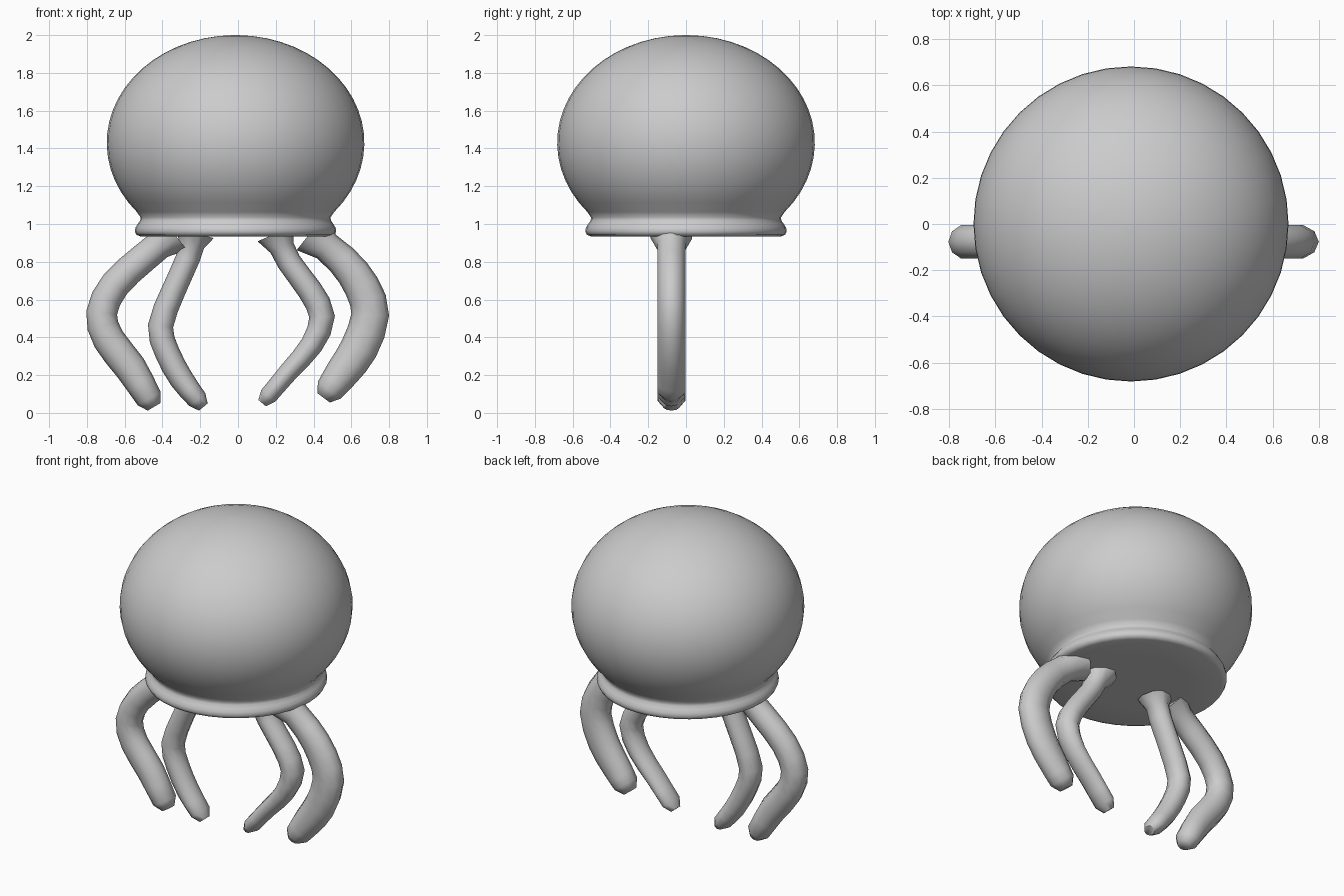
import bpy, bmesh, math
from mathutils import Vector

if "Cube" in bpy.data.objects:
    bpy.data.objects.remove(bpy.data.objects["Cube"])


def finish(bm, name, angle):
    bmesh.ops.recalc_face_normals(bm, faces=bm.faces)
    me = bpy.data.meshes.new(name)
    bm.to_mesh(me)
    bm.free()
    ob = bpy.data.objects.new(name, me)
    bpy.context.collection.objects.link(ob)
    bpy.ops.object.select_all(action='DESELECT')
    ob.select_set(True)
    bpy.context.view_layer.objects.active = ob
    bpy.ops.object.shade_smooth_by_angle(angle=math.radians(angle))
    return ob


def bridge(bm, rings):
    for a, b in zip(rings, rings[1:]):
        n = len(a)
        for i in range(n):
            j = (i + 1) % n
            bm.faces.new((a[i], a[j], b[j], b[i]))
    bm.faces.new(rings[0])
    bm.faces.new(rings[-1])


def lathe(name, profile, cx, sides):
    bm = bmesh.new()
    rings = []
    for r, z in profile:
        rings.append([bm.verts.new((cx + r * math.cos(2 * math.pi * i / sides),
                                    r * math.sin(2 * math.pi * i / sides), z))
                      for i in range(sides)])
    bridge(bm, rings)
    return finish(bm, name, 50)


def smooth_path(pts, steps=2):
    # Catmull-Rom through (x, z, radius)
    pts = [Vector(p) for p in pts]
    ext = [2 * pts[0] - pts[1]] + pts + [2 * pts[-1] - pts[-2]]
    out = []
    for k in range(len(pts) - 1):
        a, b, c, d = ext[k:k + 4]
        for s in range(steps):
            t = s / steps
            out.append(0.5 * (2 * b + (c - a) * t + (2 * a - 5 * b + 4 * c - d) * t * t
                              + (3 * b - a - 3 * c + d) * t ** 3))
    return out + [pts[-1]]


def tentacle(name, pts, depth, sides=10, y=-0.077):
    path = smooth_path(pts)
    bm = bmesh.new()
    rings = []

    def ring(p, nx, nz, rx, ry):
        rings.append([bm.verts.new((p[0] + nx * rx * math.cos(a),
                                    y + ry * math.sin(a),
                                    p[1] + nz * rx * math.cos(a)))
                      for a in (2 * math.pi * i / sides for i in range(sides))])

    for i, p in enumerate(path):
        d = path[min(i + 1, len(path) - 1)] - path[max(i - 1, 0)]
        length = math.hypot(d.x, d.y)
        tx, tz = d.x / length, d.y / length
        flare = 1.5 if i == 0 else 1.0
        ring(p, -tz, tx, p.z * flare, depth * flare)
    # blunt tip
    end = path[-1] + Vector((tx, tz, 0)) * 0.05
    ring(end, -tz, tx, p.z * 0.55, depth * 0.55)
    bridge(bm, rings)
    return finish(bm, name, 60)


# Bell: squashed dome pinched into a rolled rim with a flat underside
dome = [(0.682 * math.cos(t), 1.43 + 0.57 * math.sin(t))
        for t in (math.radians(-40 + 129 * i / 20) for i in range(21))]
rim = [(0.002, 0.937), (0.30, 0.937), (0.505, 0.935), (0.525, 0.943), (0.533, 0.96),
       (0.53, 0.98), (0.518, 1.0), (0.505, 1.018), (0.503, 1.035)]
lathe("bell", rim + dome, -0.013, 40)

# Four curling tentacles, given as (x, z, half width)
tentacle("outer_left_tentacle", [
    (-0.34, 0.95, 0.075), (-0.50, 0.82, 0.078), (-0.65, 0.68, 0.08), (-0.722, 0.53, 0.082),
    (-0.685, 0.39, 0.085), (-0.57, 0.24, 0.085), (-0.47, 0.075, 0.07)], 0.077)
tentacle("inner_left_tentacle", [
    (-0.23, 0.95, 0.07), (-0.265, 0.82, 0.064), (-0.34, 0.65, 0.064), (-0.41, 0.46, 0.067),
    (-0.375, 0.32, 0.066), (-0.30, 0.18, 0.064), (-0.215, 0.07, 0.054)], 0.073)
tentacle("inner_right_tentacle", [
    (0.20, 0.95, 0.07), (0.27, 0.80, 0.064), (0.38, 0.65, 0.066), (0.445, 0.51, 0.068),
    (0.39, 0.36, 0.06), (0.27, 0.22, 0.052), (0.16, 0.09, 0.048)], 0.073)
tentacle("outer_right_tentacle", [
    (0.38, 0.95, 0.075), (0.55, 0.81, 0.085), (0.655, 0.67, 0.095), (0.70, 0.52, 0.10),
    (0.64, 0.34, 0.10), (0.55, 0.21, 0.09), (0.483, 0.12, 0.075)], 0.077)
